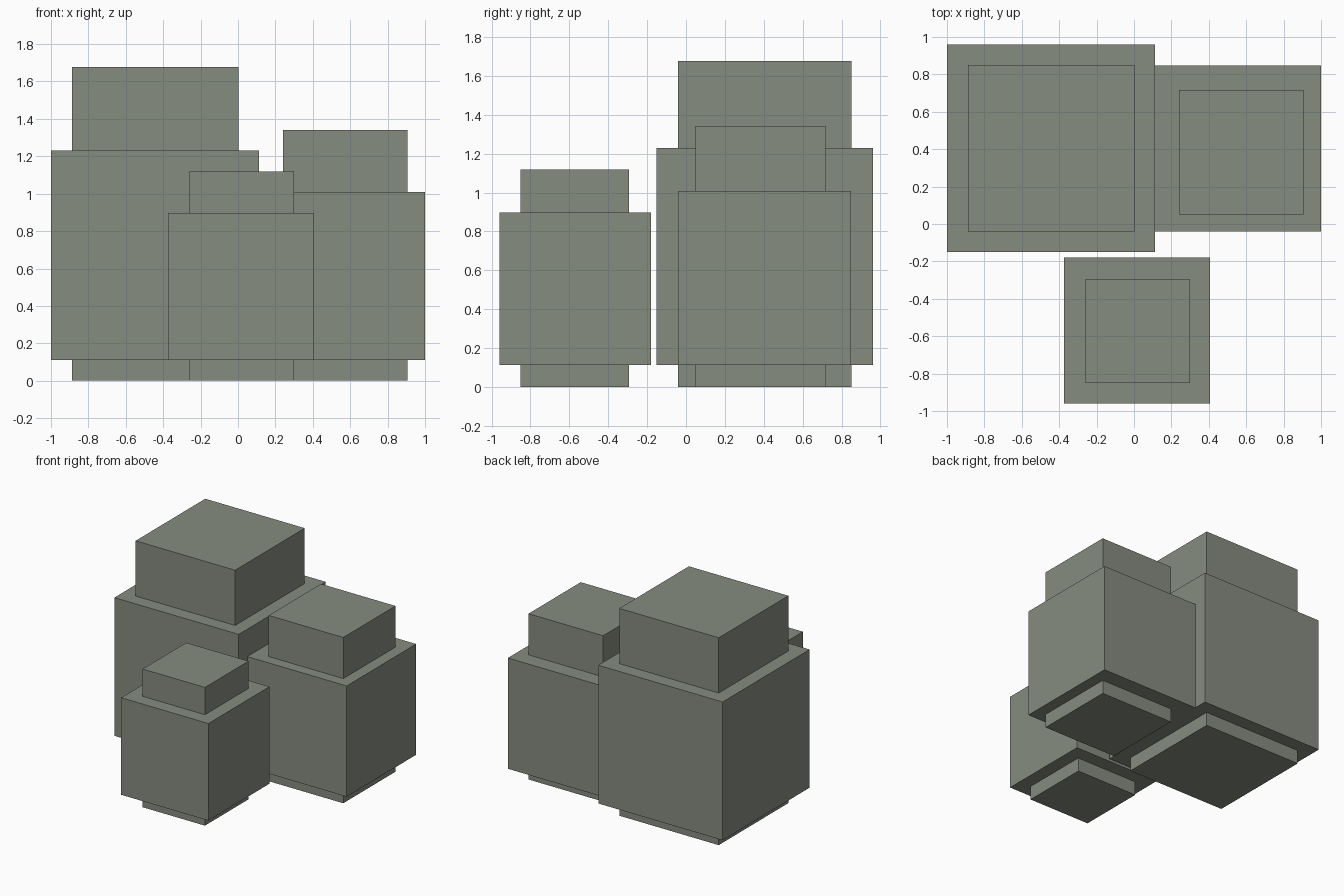
import bpy

cube = bpy.data.objects.get("Cube")
if cube:
    bpy.data.objects.remove(cube, do_unlink=True)

# Single stone colour
stone = bpy.data.materials.new("grey_green_stone")
stone.use_nodes = True
colour = (0.24, 0.262, 0.218, 1)
stone.diffuse_color = colour
stone.node_tree.nodes["Principled BSDF"].inputs["Base Color"].default_value = colour


def box(name, corner, width, bottom, top):
    """Square block from its low x/y corner, width and height range."""
    x, y = corner
    centre = (x + width / 2, y + width / 2, (bottom + top) / 2)
    bpy.ops.mesh.primitive_cube_add(size=1, location=centre)
    obj = bpy.context.object
    obj.name = name
    obj.scale = (width, width, top - bottom)
    bpy.ops.object.transform_apply(location=False, rotation=False, scale=True)
    obj.data.materials.append(stone)


def pot(name, body_corner, body_width, neck_corner, neck_width, shoulder, rim):
    """Square pot: a foot and a neck of equal width around a wider body."""
    base = 0.112
    box(name + "_foot", neck_corner, neck_width, 0, base)
    box(name + "_body", body_corner, body_width, base, shoulder)
    box(name + "_neck", neck_corner, neck_width, shoulder, rim)


# Three pots of decreasing size
pot("large_pot", (-1, -0.151), 1.112, (-0.888, -0.04), 0.89, 1.23, 1.677)
pot("medium_pot", (0.112, -0.04), 0.888, (0.24, 0.05), 0.667, 1.008, 1.341)
pot("small_pot", (-0.373, -0.96), 0.78, (-0.258, -0.85), 0.557, 0.897, 1.118)
